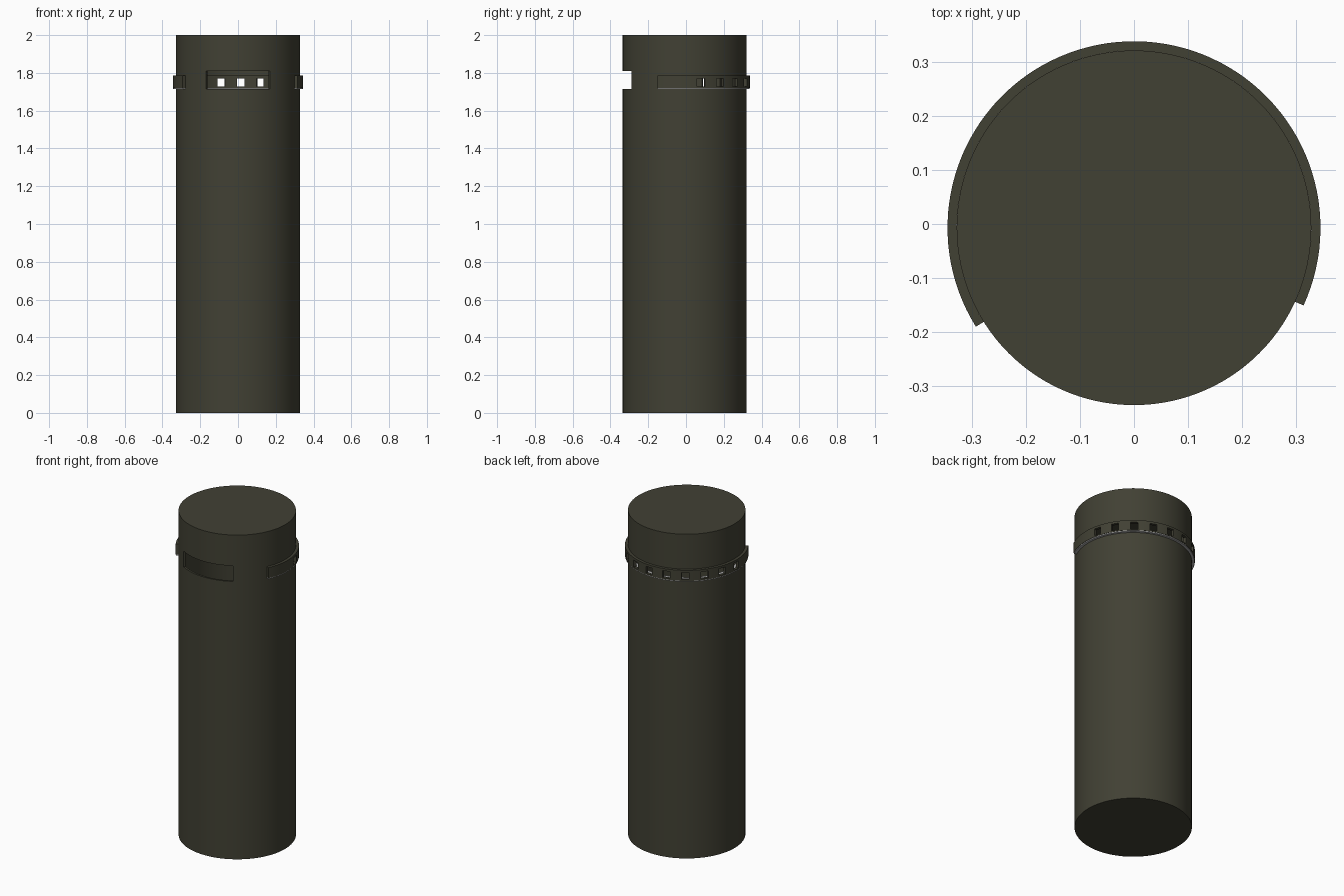
import bpy, bmesh, math

if "Cube" in bpy.data.objects:
    bpy.data.objects.remove(bpy.data.objects["Cube"])

CY = -0.007  # axis of the tower, so that the band stays inside the bounds


def material(name, rgb):
    m = bpy.data.materials.new(name)
    m.diffuse_color = (*rgb, 1)
    m.use_nodes = True
    m.node_tree.nodes["Principled BSDF"].inputs["Base Color"].default_value = m.diffuse_color
    return m


OLIVE = material("dark olive", (0.053, 0.052, 0.034))
GREY = material("light grey", (0.42, 0.42, 0.42))


def angles(a0, a1, extra):
    """Even steps between two angles in degrees, plus exact cut angles."""
    n = round((a1 - a0) / 3)
    steps = [a0 + (a1 - a0) * i / n for i in range(n + 1)]
    steps = [a for a in steps if all(abs(a - e) > 0.6 for e in extra)]
    return sorted(steps + list(extra))


def shell(name, radius, angs, zs, hole, thick, mat, closed=False):
    """Curved sheet with openings left out by a rule, then thickened inwards."""
    bm = bmesh.new()
    cols = [[bm.verts.new((radius * math.cos(math.radians(a)),
                           CY + radius * math.sin(math.radians(a)), z))
             for z in zs] for a in angs]
    n = len(angs)
    for i in range(n if closed else n - 1):
        j = (i + 1) % n
        a = (angs[i] + (angs[j] if j else angs[0] + 360)) / 2
        for k in range(len(zs) - 1):
            if not hole(a, (zs[k] + zs[k + 1]) / 2):
                bm.faces.new((cols[i][k], cols[j][k],
                              cols[j][k + 1], cols[i][k + 1]))
    if closed:
        bm.faces.new([c[-1] for c in cols])
        bm.faces.new([c[0] for c in reversed(cols)])
    loose = [v for v in bm.verts if not v.link_faces]
    bmesh.ops.delete(bm, geom=loose, context='VERTS')
    me = bpy.data.meshes.new(name)
    bm.to_mesh(me)
    bm.free()
    me.materials.append(mat)
    ob = bpy.data.objects.new(name, me)
    bpy.context.collection.objects.link(ob)
    bpy.ops.object.select_all(action='DESELECT')
    ob.select_set(True)
    bpy.context.view_layer.objects.active = ob
    mod = ob.modifiers.new("thickness", 'SOLIDIFY')
    mod.thickness = thick
    mod.offset = -1
    bpy.ops.object.modifier_apply(modifier=mod.name)
    bpy.ops.object.shade_smooth_by_angle(angle=math.radians(30))
    return ob


# Hollow tower with a front slot and a long opening behind the window band
def tower_hole(a, z):
    front = 239 < a < 301 and 1.714 < z < 1.81
    back = (a < 211 or a > 336.5) and 1.714 < z < 1.783
    return front or back


tower_angles = angles(0, 360, (211, 239, 301, 336.5))[:-1]
shell("tower", 0.328, tower_angles, [0, 1.714, 1.783, 1.81, 2],
      tower_hole, 0.012, OLIVE, closed=True)

# Curved band with a row of ten small windows
START, END = -24.6, 212
windows = [14.6 + 18.2 * i for i in range(10)]
HALF = 3.5


def band_hole(a, z):
    return 1.728 < z < 1.771 and any(abs(a - w) < HALF for w in windows)


cuts = [w + s * HALF for w in windows for s in (-1, 1)]
shell("window_band", 0.345, angles(START, END, cuts),
      [1.72, 1.728, 1.771, 1.785], band_hole, 0.017, OLIVE)

# Light sill under the band
shell("window_sill", 0.343, angles(START, END, ()), [1.714, 1.7205],
      lambda a, z: False, 0.045, GREY)
